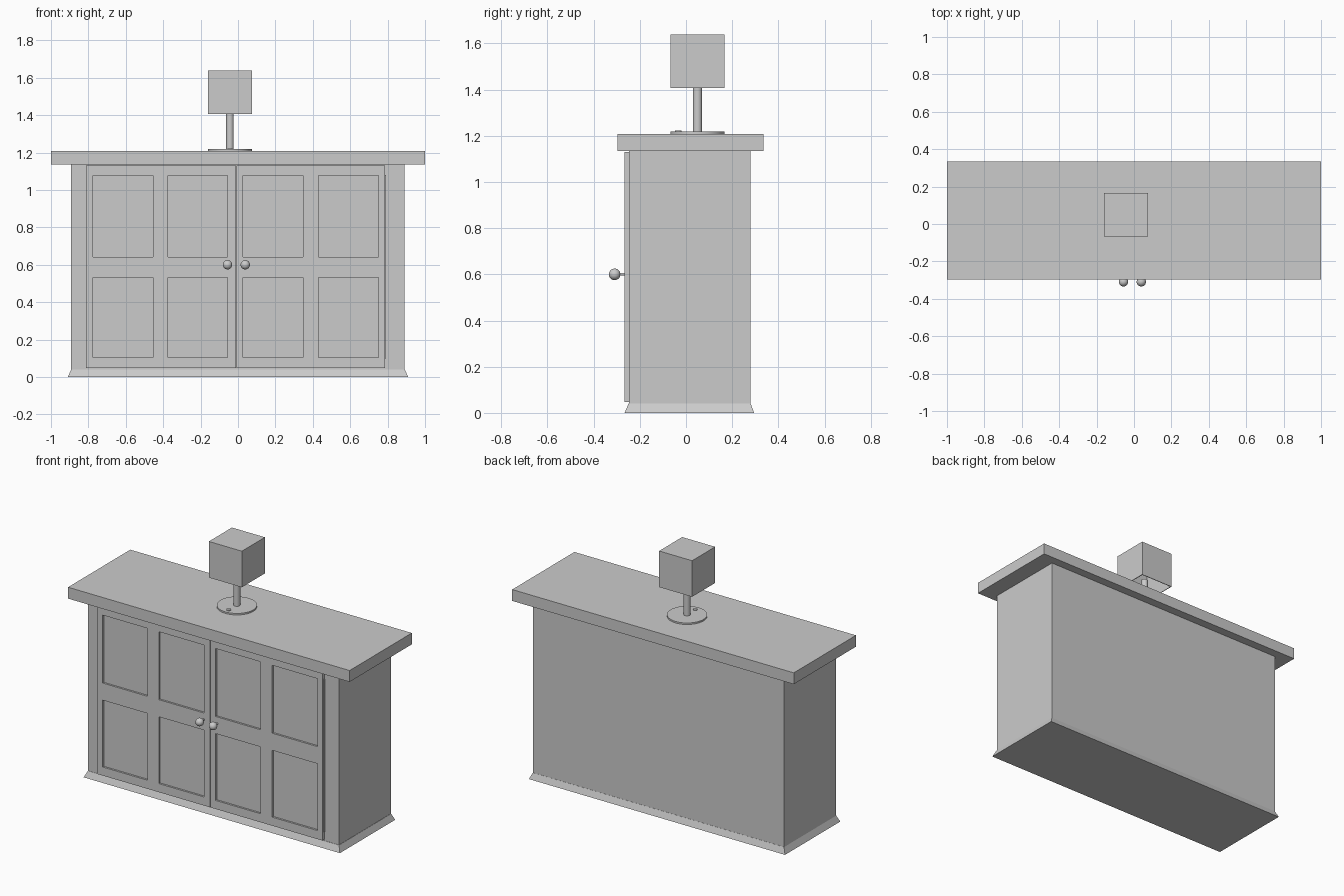
import bpy, bmesh
from mathutils import Matrix, Vector

old = bpy.data.objects.get("Cube")
if old:
    bpy.data.objects.remove(old, do_unlink=True)

GREY = (0.6, 0.6, 0.6, 1)
grey = bpy.data.materials.new("plain grey")
grey.use_nodes = True
grey.diffuse_color = GREY
grey.node_tree.nodes["Principled BSDF"].inputs["Base Color"].default_value = GREY


def finish(name, bm, smooth=False):
    bmesh.ops.recalc_face_normals(bm, faces=bm.faces)
    mesh = bpy.data.meshes.new(name)
    bm.to_mesh(mesh)
    bm.free()
    mesh.materials.append(grey)
    ob = bpy.data.objects.new(name, mesh)
    bpy.context.collection.objects.link(ob)
    if smooth:
        bpy.ops.object.select_all(action="DESELECT")
        ob.select_set(True)
        bpy.context.view_layer.objects.active = ob
        bpy.ops.object.shade_smooth_by_angle()
    return ob


def box_mesh(lo, hi):
    lo, hi = Vector(lo), Vector(hi)
    bm = bmesh.new()
    bmesh.ops.create_cube(bm, size=1, matrix=Matrix.Translation((lo + hi) / 2)
                          @ Matrix.Diagonal((*(hi - lo), 1)))
    return bm


def box(name, lo, hi):
    return finish(name, box_mesh(lo, hi))


def rod(name, a, b, radius, sides=32):
    a, b = Vector(a), Vector(b)
    turn = (b - a).to_track_quat("Z", "Y").to_matrix().to_4x4()
    bm = bmesh.new()
    bmesh.ops.create_cone(bm, cap_ends=True, segments=sides, radius1=radius,
                          radius2=radius, depth=(b - a).length,
                          matrix=Matrix.Translation((a + b) / 2) @ turn)
    return finish(name, bm, True)


# Cabinet carcass and worktop
box("cabinet_body", (-0.893, -0.247, 0.04), (0.89, 0.279, 1.14))
box("worktop", (-1, -0.296, 1.135), (1, 0.335, 1.208))

# Flared plinth: a box whose upper rim tapers to the body
bm = box_mesh((-0.91, -0.266, 0), (0.91, 0.295, 0.04))
for v in bm.verts:
    if v.co.z > 0.02:
        v.co.x *= 0.98
        v.co.y += 0.017 if v.co.y < 0 else -0.015
finish("plinth", bm)


# Door: front grid with its odd cells sunk as panels
def door(name, xs):
    zs = [0.048, 0.103, 0.532, 0.642, 1.078, 1.13]
    bm = bmesh.new()
    grid = [[bm.verts.new((x, -0.267, z)) for z in zs] for x in xs]
    panels = []
    for i in range(len(xs) - 1):
        for j in range(len(zs) - 1):
            face = bm.faces.new((grid[i][j], grid[i + 1][j],
                                 grid[i + 1][j + 1], grid[i][j + 1]))
            if i % 2 and j % 2:
                panels.append(face)
    rim = [e for e in bm.edges if e.is_boundary]
    sides = bmesh.ops.extrude_edge_only(bm, edges=rim)["geom"]
    for v in sides:
        if isinstance(v, bmesh.types.BMVert):
            v.co.y = -0.245
    sunk = bmesh.ops.extrude_discrete_faces(bm, faces=panels)["faces"]
    # Walls of each recess
    for face in sunk:
        for v in face.verts:
            v.co.y += 0.012
        top = [v for v in face.verts]
        rims = [next(u for row in grid for u in row
                     if abs(u.co.x - v.co.x) + abs(u.co.z - v.co.z) < 1e-5)
                for v in top]
        for k in range(4):
            n = (k + 1) % 4
            wall = (rims[k], rims[n], top[n], top[k])
            if not bm.faces.get(wall):
                bm.faces.new(wall)
    return finish(name, bm)


door("right_door", [-0.812, -0.775, -0.455, -0.375, -0.055, -0.012])
door("left_door", [-0.009, 0.028, 0.348, 0.43, 0.75, 0.787])
box("door_edge_strip", (0.785, -0.256, 0.1), (0.792, -0.245, 1.08))

# Door knobs
for side, x in (("right", -0.056), ("left", 0.039)):
    rod(side + "_knob_stem", (x, -0.25, 0.6), (x, -0.31, 0.6), 0.006, 16)
    bm = bmesh.new()
    bmesh.ops.create_uvsphere(bm, u_segments=24, v_segments=16, radius=0.025,
                              matrix=Matrix.Translation((x, -0.309, 0.6)))
    finish(side + "_knob", bm, True)

# Table lamp
LX, LY, R = -0.043, 0.05, 0.117
rod("lamp_base", (LX, LY, 1.206), (LX, LY, 1.218), R, 48)
rod("lamp_pole", (LX, LY, 1.21), (LX, LY, 1.46), 0.02)
rod("lamp_switch", (LX, LY - 0.083, 1.215), (LX, LY - 0.083, 1.222), 0.014, 16)

# Square shade, hollow and open underneath
bm = box_mesh((LX - R, LY - R, 1.407), (LX + R, LY + R, 1.639))
bm.normal_update()
bmesh.ops.delete(bm, geom=[f for f in bm.faces if f.normal.z < -0.5],
                 context="FACES_ONLY")
shade = finish("lamp_shade", bm)
shell = shade.modifiers.new("thickness", "SOLIDIFY")
shell.thickness = 0.006
shell.offset = -1
